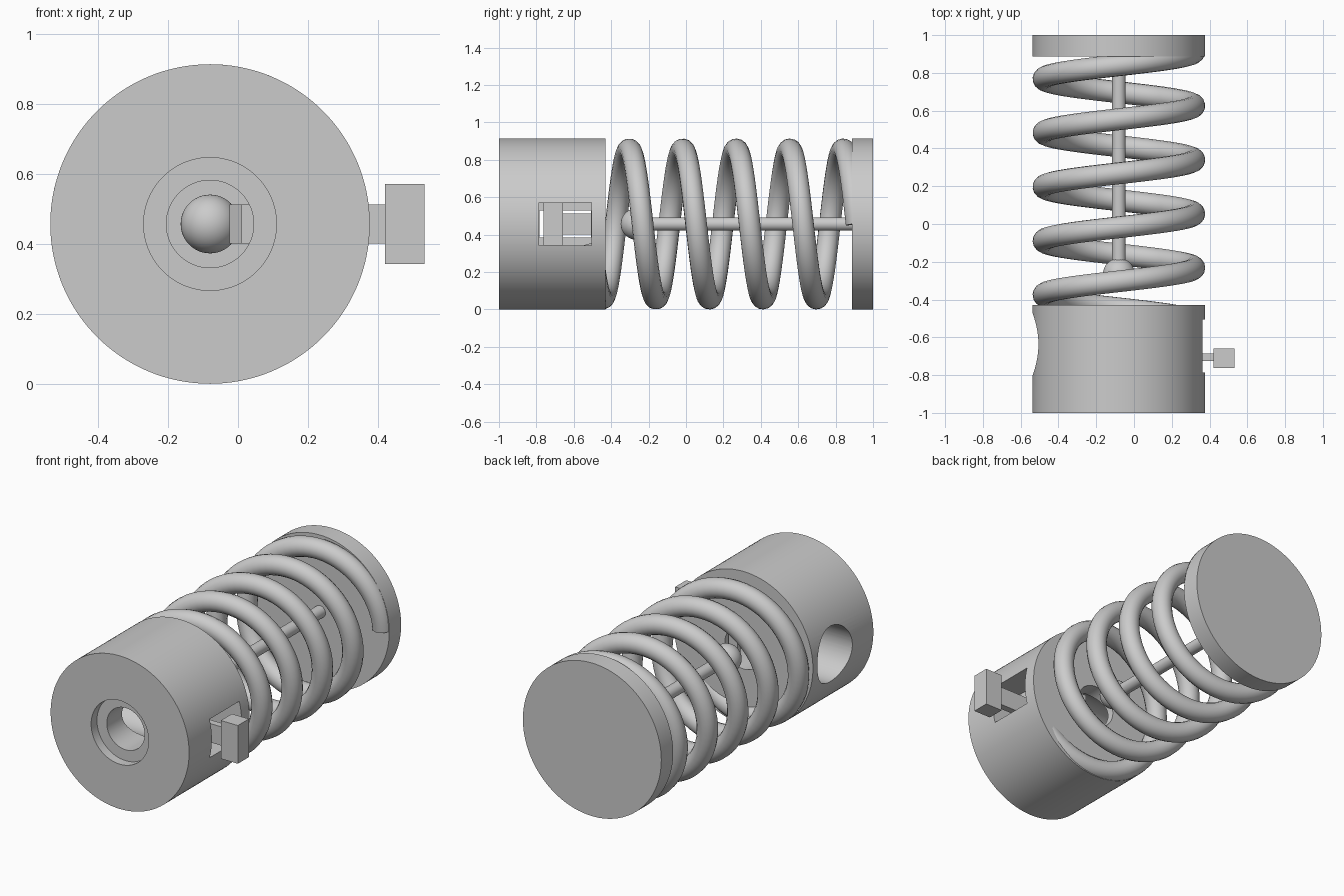
import bpy
import bmesh
import math
from mathutils import Vector

cube = bpy.data.objects.get("Cube")
if cube:
    bpy.data.objects.remove(cube, do_unlink=True)

CX, CZ, R = -0.08, 0.457, 0.457      # main axis and outer radius

grey = bpy.data.materials.new("plain_grey")
grey.use_nodes = True
grey.diffuse_color = (0.6, 0.6, 0.6, 1)
grey.node_tree.nodes["Principled BSDF"].inputs["Base Color"].default_value = (0.6, 0.6, 0.6, 1)


def select(obj):
    bpy.ops.object.select_all(action='DESELECT')
    obj.select_set(True)
    bpy.context.view_layer.objects.active = obj


def finish(obj, name):
    obj.name = name
    obj.data.materials.clear()
    obj.data.materials.append(grey)
    select(obj)
    bpy.ops.object.shade_smooth_by_angle(angle=math.radians(35))
    return obj


def cylinder(name, radius, start, end, sides=96):
    """Cylinder running between two points."""
    a, b = Vector(start), Vector(end)
    bpy.ops.mesh.primitive_cylinder_add(vertices=sides, radius=radius, depth=(b - a).length)
    obj = bpy.context.object
    turn = (b - a).to_track_quat('Z', 'Y').to_matrix().to_4x4()
    turn.translation = (a + b) / 2
    obj.data.transform(turn)
    return finish(obj, name)


def axial(name, radius, y0, y1, sides=96):
    return cylinder(name, radius, (CX, y0, CZ), (CX, y1, CZ), sides)


def block(name, x, y, half_height):
    """Box centred on the axis height, given x and y ranges."""
    bpy.ops.mesh.primitive_cube_add(size=1)
    obj = bpy.context.object
    for v in obj.data.vertices:
        v.co = (x[0] if v.co.x < 0 else x[1],
                y[0] if v.co.y < 0 else y[1],
                CZ + 2 * half_height * v.co.z)
    return finish(obj, name)


def cut(obj, cutter):
    mod = obj.modifiers.new("cut", 'BOOLEAN')
    mod.operation, mod.solver, mod.object = 'DIFFERENCE', 'EXACT', cutter
    select(obj)
    bpy.ops.object.modifier_apply(modifier=mod.name)
    bpy.data.objects.remove(cutter, do_unlink=True)


# Housing: stepped bore, round side window, stepped latch slot
housing = axial("housing", R, -1, -0.43, 128)
cut(housing, axial("bore_cutter", 0.125, -1.1, -0.3))
cut(housing, axial("counterbore_cutter", 0.19, -1.1, -0.945))
cut(housing, cylinder("window_cutter", 0.165, (-0.7, -0.637, CZ), (CX, -0.637, CZ)))
cut(housing, block("recess_cutter", (0.2, 0.6), (-0.785, -0.505), 0.115))
cut(housing, block("guide_cutter", (-0.04, 0.3), (-0.782, -0.508), 0.072))
finish(housing, "housing")

# End cap, plunger rod and ball
axial("end_cap", R, 0.888, 1, 128)
axial("plunger_rod", 0.036, -0.25, 0.92, 48)
bpy.ops.mesh.primitive_uv_sphere_add(segments=48, ring_count=24, radius=0.084,
                                     location=(CX, -0.265, CZ))
finish(bpy.context.object, "plunger_ball")

# Coil spring
WIRE, PITCH, STEPS = 0.058, 0.286, 64
curve = bpy.data.curves.new("spring", 'CURVE')
curve.dimensions = '3D'
curve.bevel_depth = WIRE
curve.bevel_resolution = 6
curve.use_fill_caps = True
spline = curve.splines.new('POLY')
first, last = -0.45, 4.5              # in turns
count = int((last - first) * STEPS)
spline.points.add(count)
for i, point in enumerate(spline.points):
    turn = first + (last - first) * i / count
    a = turn * math.tau
    point.co = (CX - (R - WIRE) * math.cos(a), -0.375 + PITCH * turn,
                CZ + (R - WIRE) * math.sin(a), 1)
spring = bpy.data.objects.new("spring", curve)
bpy.context.collection.objects.link(spring)
select(spring)
bpy.ops.object.convert(target='MESH')
finish(bpy.context.object, "spring")

# Latch: stem with a hooked leg inside the bore, and an outer knob
outline = [(0.43, -0.725), (0.01, -0.725), (0.01, -0.52), (-0.025, -0.48),
           (-0.025, -0.45), (0.035, -0.45), (0.035, -0.685), (0.43, -0.685)]
bm = bmesh.new()
face = bm.faces.new([bm.verts.new((x, y, CZ - 0.056)) for x, y in outline])
top = bmesh.ops.extrude_face_region(bm, geom=[face])["geom"]
bmesh.ops.translate(bm, vec=(0, 0, 0.112), verts=[g for g in top if isinstance(g, bmesh.types.BMVert)])
bmesh.ops.recalc_face_normals(bm, faces=bm.faces)
mesh = bpy.data.meshes.new("latch_hook")
bm.to_mesh(mesh)
bm.free()
latch = bpy.data.objects.new("latch_hook", mesh)
bpy.context.collection.objects.link(latch)
finish(latch, "latch_hook")
block("latch_knob", (0.42, 0.533), (-0.762, -0.658), 0.114)
